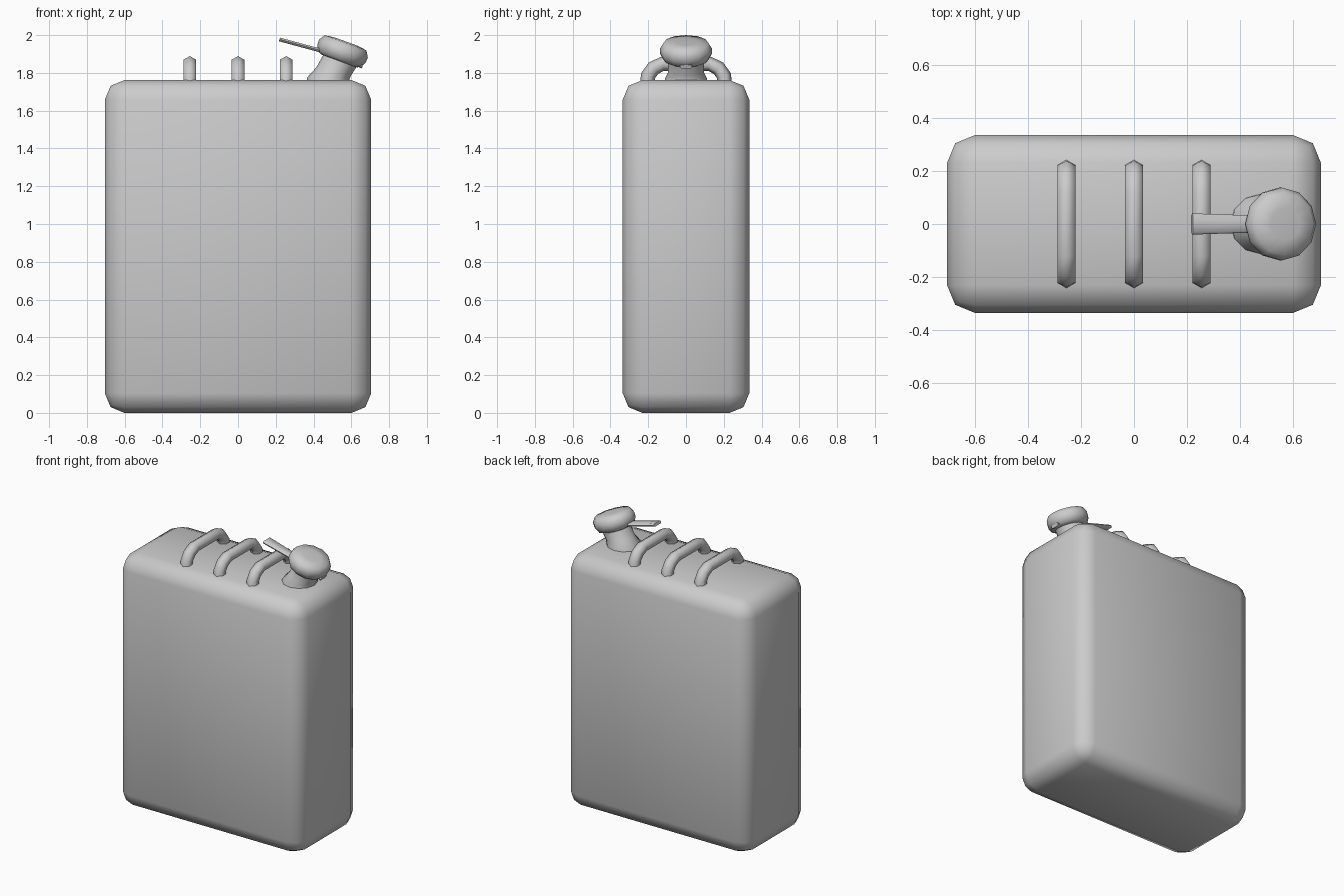
import bpy, bmesh
from math import sin, cos, pi, radians
from mathutils import Vector, Matrix

if "Cube" in bpy.data.objects:
    bpy.data.objects.remove(bpy.data.objects["Cube"])


def loft(name, rings, sharp=50):
    """Skin a list of equal-length vertex rings and cap both ends."""
    bm = bmesh.new()
    rows = [[bm.verts.new(p) for p in ring] for ring in rings]
    n = len(rows[0])
    for a, b in zip(rows, rows[1:]):
        for i in range(n):
            j = (i + 1) % n
            bm.faces.new((a[i], a[j], b[j], b[i]))
    bm.faces.new(rows[0][::-1])
    bm.faces.new(rows[-1])
    bmesh.ops.recalc_face_normals(bm, faces=bm.faces)
    mesh = bpy.data.meshes.new(name)
    bm.to_mesh(mesh)
    bm.free()
    obj = bpy.data.objects.new(name, mesh)
    bpy.context.collection.objects.link(obj)
    smooth(obj, sharp)
    return obj


def smooth(obj, angle):
    bpy.ops.object.select_all(action='DESELECT')
    obj.select_set(True)
    bpy.context.view_layer.objects.active = obj
    bpy.ops.object.shade_smooth_by_angle(angle=radians(angle))


def disc(x, z, r, tilt, n=12):
    """Circle centred on y = 0, leaning towards +x."""
    rot = Matrix.Rotation(radians(tilt), 3, 'Y')
    return [Vector((x, 0, z)) + rot @ Vector((r * cos(2 * pi * k / n), r * sin(2 * pi * k / n), 0))
            for k in range(n)]


# Can body: rounded box
bpy.ops.mesh.primitive_cube_add(size=1, location=(0, 0, 0.881))
body = bpy.context.object
body.name = "can_body"
body.scale = (1.41, 0.67, 1.762)
bpy.ops.object.transform_apply(location=False, rotation=False, scale=True)
bev = body.modifiers.new("round", 'BEVEL')
bev.width, bev.segments = 0.104, 2
bpy.ops.object.modifier_apply(modifier=bev.name)
smooth(body, 60)

# Three carry handles: hexagonal tube bent over the top
half = [(-0.205, 1.73), (-0.201, 1.785), (-0.172, 1.825), (-0.12, 1.85)]
path = [Vector(p) for p in half + [(-y, z) for y, z in half[::-1]]]
for name, x in (("left", -0.255), ("middle", 0), ("right", 0.255)):
    rings = []
    for i, p in enumerate(path):
        t = (path[min(i + 1, len(path) - 1)] - path[max(i - 1, 0)]).normalized()
        nrm = Vector((-t.y, t.x))
        ring = []
        for k in range(6):
            a = k * pi / 3
            q = p + nrm * 0.039 * cos(a)
            ring.append((x + 0.039 * sin(a), q.x, q.y))
        rings.append(ring)
    loft("handle_" + name, rings, 75)

# Spout neck: flared at the base, leaning to the right
loft("spout_neck", [disc(0.475, 1.75, 0.113, 0), disc(0.478, 1.77, 0.112, 3),
                    disc(0.505, 1.805, 0.094, 14), disc(0.552, 1.885, 0.094, 20)], 60)

# Cap: bevelled disc on the tilted spout axis
TILT = 20
C = Vector((0.555, 0, 1.92))
rot = Matrix.Rotation(radians(TILT), 3, 'Y')
cap = []
for r, h in ((0.1, -0.06), (0.122, -0.05), (0.137, -0.02), (0.137, 0.01),
             (0.118, 0.042), (0.06, 0.049)):
    c = C + rot @ Vector((0, 0, h))
    cap.append(disc(c.x, c.z, r, TILT))
loft("spout_cap", cap, 75)

# Latch lever: flat bar under the cap, widening to its tip
lever = []
for u, h, w in ((-0.335, -0.06, 0.04), (-0.12, -0.042, 0.033), (0.128, -0.045, 0.033)):
    section = [(-1, 0), (-0.8, 0.009), (0.8, 0.009), (1, 0), (0.8, -0.011), (-0.8, -0.011)]
    lever.append([C + rot @ Vector((u, w * s, h + d)) for s, d in section])
loft("latch_lever", lever, 60)
